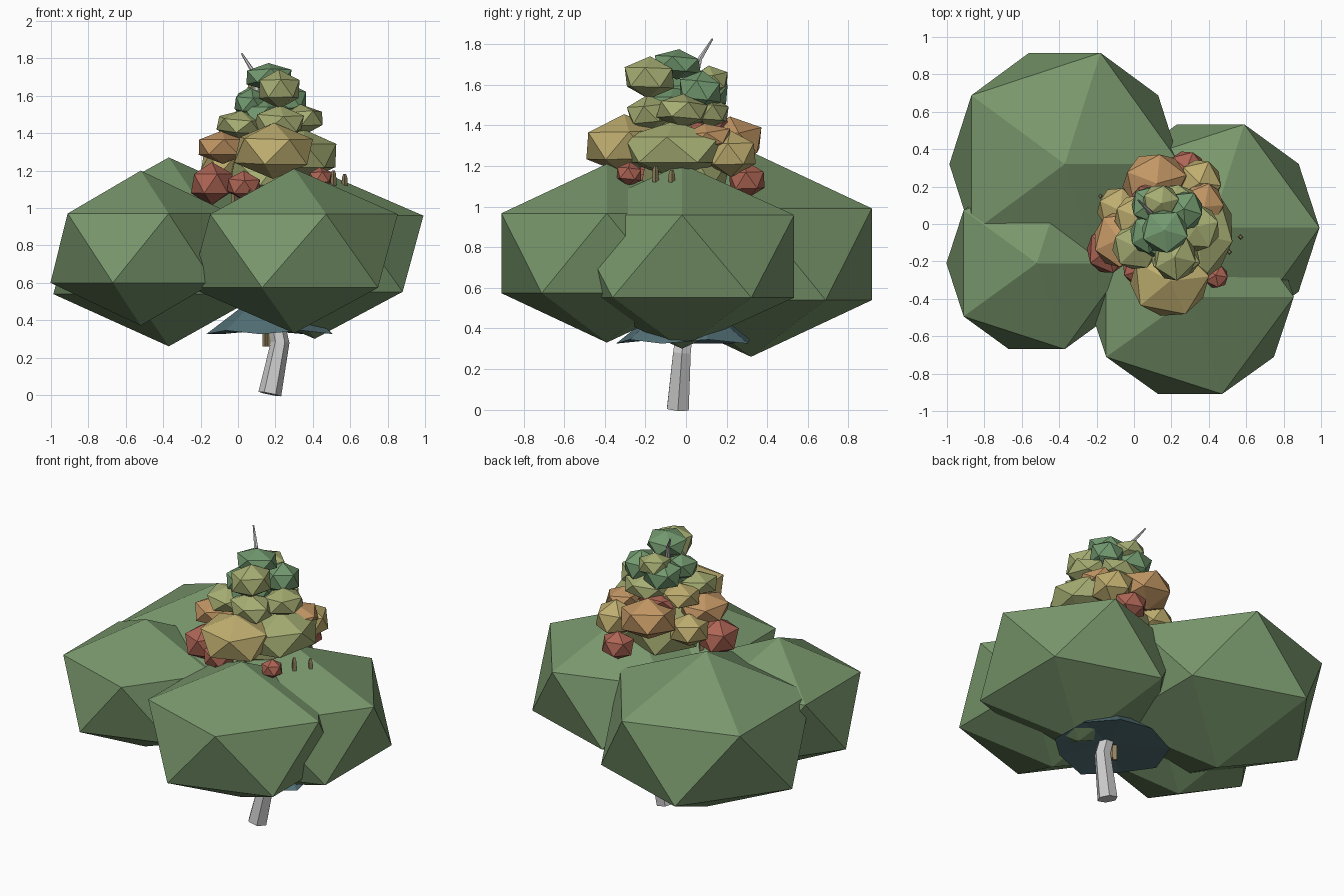
import bpy, bmesh, math, random
from mathutils import Vector

if "Cube" in bpy.data.objects:
    bpy.data.objects.remove(bpy.data.objects["Cube"])

random.seed(4)
mats = {}
COLORS = {
    "green": (0.19, 0.31, 0.15), "fresh": (0.17, 0.32, 0.16),
    "olive": (0.38, 0.42, 0.17), "yellow": (0.52, 0.42, 0.16),
    "orange": (0.55, 0.31, 0.13), "red": (0.42, 0.13, 0.09),
    "teal": (0.09, 0.17, 0.19), "brown": (0.28, 0.22, 0.11),
}


def paint(ob, color):
    if color not in mats:
        mats[color] = bpy.data.materials.new(color)
        mats[color].diffuse_color = (*COLORS[color], 1)
    ob.data.materials.append(mats[color])


def clump(name, color, loc, radii, turn=0.0, tilt=0.0):
    """Squashed twenty-sided foliage clump."""
    bpy.ops.mesh.primitive_ico_sphere_add(subdivisions=1, radius=1, location=loc,
                                          rotation=(tilt, tilt * 0.6, turn))
    ob = bpy.context.object
    ob.name = name
    ob.scale = radii
    paint(ob, color)


def limb(name, points, radii, sides, color=None):
    """Faceted tapered tube through the given points."""
    bm = bmesh.new()
    rings = []
    for i, p in enumerate(points):
        a = Vector(points[max(i - 1, 0)])
        b = Vector(points[min(i + 1, len(points) - 1)])
        q = Vector((0, 0, 1)).rotation_difference(b - a)
        rings.append([bm.verts.new(Vector(p) + q @ Vector((
            radii[i] * math.cos(math.tau * k / sides),
            radii[i] * math.sin(math.tau * k / sides), 0))) for k in range(sides)])
    for lo, hi in zip(rings, rings[1:]):
        for k in range(sides):
            n = (k + 1) % sides
            bm.faces.new((lo[k], lo[n], hi[n], hi[k]))
    bm.faces.new(rings[0][::-1])
    bm.faces.new(rings[-1])
    me = bpy.data.meshes.new(name)
    bm.to_mesh(me)
    bm.free()
    ob = bpy.data.objects.new(name, me)
    bpy.context.collection.objects.link(ob)
    if color:
        paint(ob, color)


# Crooked trunk, poking out at the crown
limb("trunk", [(0.17, -0.04, 0.005), (0.225, -0.02, 0.28), (0.19, 0.0, 0.45),
               (0.2, 0.02, 0.9), (0.15, -0.02, 1.4), (0.08, 0.07, 1.73), (0.02, 0.13, 1.825)],
     [0.062, 0.05, 0.045, 0.04, 0.03, 0.012, 0.005], 6)

# Four large lower clumps
clump("lower_foliage_back", "green", (-0.37, 0.32, 0.765), (0.69, 0.70, 0.505))
clump("lower_foliage_front", "green", (0.30, -0.39, 0.77), (0.62, 0.61, 0.44))
clump("lower_foliage_right", "green", (0.41, -0.02, 0.755), (0.65, 0.65, 0.455))
clump("lower_foliage_left", "green", (-0.52, -0.21, 0.785), (0.54, 0.54, 0.414))

# Dark skirt under the foliage
bm = bmesh.new()
n = 9
rim = []
for k in range(n):
    a = math.tau * k / n + math.pi
    r = 0.35 if k % 2 == 0 else 0.32
    rim.append(bm.verts.new((0.18 + r * math.cos(a), r * math.sin(a), 0.325 + 0.02 * (k % 2))))
top = bm.verts.new((0.19, 0, 0.6))
under = bm.verts.new((0.19, 0, 0.36))
for k in range(n):
    bm.faces.new((rim[k], rim[(k + 1) % n], top))
    bm.faces.new((rim[(k + 1) % n], rim[k], under))
me = bpy.data.meshes.new("under_skirt")
bm.to_mesh(me)
bm.free()
skirt = bpy.data.objects.new("under_skirt", me)
bpy.context.collection.objects.link(skirt)
paint(skirt, "teal")

# Upper tiers: colour, centre, radii
upper = [
    # crown
    ("fresh", (0.165, -0.04, 1.70), (0.14, 0.13, 0.075)),
    ("olive", (0.22, -0.18, 1.635), (0.125, 0.14, 0.105)),
    ("fresh", (0.10, 0.10, 1.565), (0.13, 0.12, 0.10)),
    ("olive", (0.14, 0.12, 1.62), (0.11, 0.10, 0.075)),
    ("fresh", (0.07, -0.05, 1.56), (0.10, 0.12, 0.08)),
    ("fresh", (0.14, -0.06, 1.50), (0.14, 0.14, 0.09)),
    ("fresh", (0.27, 0.07, 1.57), (0.11, 0.12, 0.10)),
    # second tier
    ("olive", (0.34, -0.02, 1.47), (0.13, 0.14, 0.085)),
    ("olive", (0.01, -0.12, 1.445), (0.14, 0.14, 0.075)),
    ("olive", (0.22, -0.18, 1.46), (0.15, 0.12, 0.09)),
    ("olive", (0.20, 0.12, 1.46), (0.16, 0.10, 0.08)),
    ("yellow", (0.02, 0.04, 1.42), (0.14, 0.13, 0.08)),
    ("red", (0.12, 0.12, 1.40), (0.15, 0.11, 0.05)),
    # third tier
    ("yellow", (0.19, -0.30, 1.305), (0.235, 0.22, 0.15)),
    ("olive", (0.35, -0.06, 1.28), (0.20, 0.28, 0.14)),
    ("orange", (-0.08, -0.08, 1.325), (0.15, 0.17, 0.09)),
    ("orange", (0.11, 0.23, 1.32), (0.19, 0.165, 0.125)),
    ("yellow", (0.35, 0.22, 1.26), (0.13, 0.14, 0.115)),
    ("orange", (0.37, 0.10, 1.34), (0.12, 0.14, 0.07)),
    ("yellow", (-0.08, 0.08, 1.24), (0.13, 0.13, 0.10)),
    # low red clumps
    ("red", (-0.14, -0.14, 1.13), (0.125, 0.14, 0.115)),
    ("red", (0.28, 0.30, 1.13), (0.11, 0.10, 0.09)),
    ("red", (0.44, -0.28, 1.16), (0.07, 0.07, 0.06)),
    ("red", (0.03, -0.24, 1.12), (0.10, 0.10, 0.08)),
    ("olive", (0.17, 0.0, 1.18), (0.26, 0.24, 0.18)),
]
for i, (color, loc, radii) in enumerate(upper):
    tilt = random.uniform(-0.15, 0.15)
    clump(f"upper_foliage_{i + 1}", color, loc, radii, random.uniform(-0.3, 0.3), tilt)

# Little upright twigs between the clumps
twigs = [(-0.18, 0.15, 1.14), (0.51, -0.15, 1.20), (0.57, -0.07, 1.18),
         (-0.02, -0.13, 1.15), (0.06, -0.30, 1.14)]
for i, (x, y, z) in enumerate(twigs):
    limb(f"twig_{i + 1}", [(x, y, z - 0.17), (x, y, z - 0.02), (x, y, z)],
         [0.018, 0.015, 0.008], 4, "brown")
for i, x in enumerate((0.145, 0.175)):
    limb(f"low_twig_{i + 1}", [(x, 0.0, 0.26), (x, 0.0, 0.42)], [0.015, 0.015], 4, "brown")

for m in bpy.data.materials:
    if m.users and not m.is_grease_pencil:
        m.use_nodes = True
        m.node_tree.nodes["Principled BSDF"].inputs["Base Color"].default_value = m.diffuse_color
